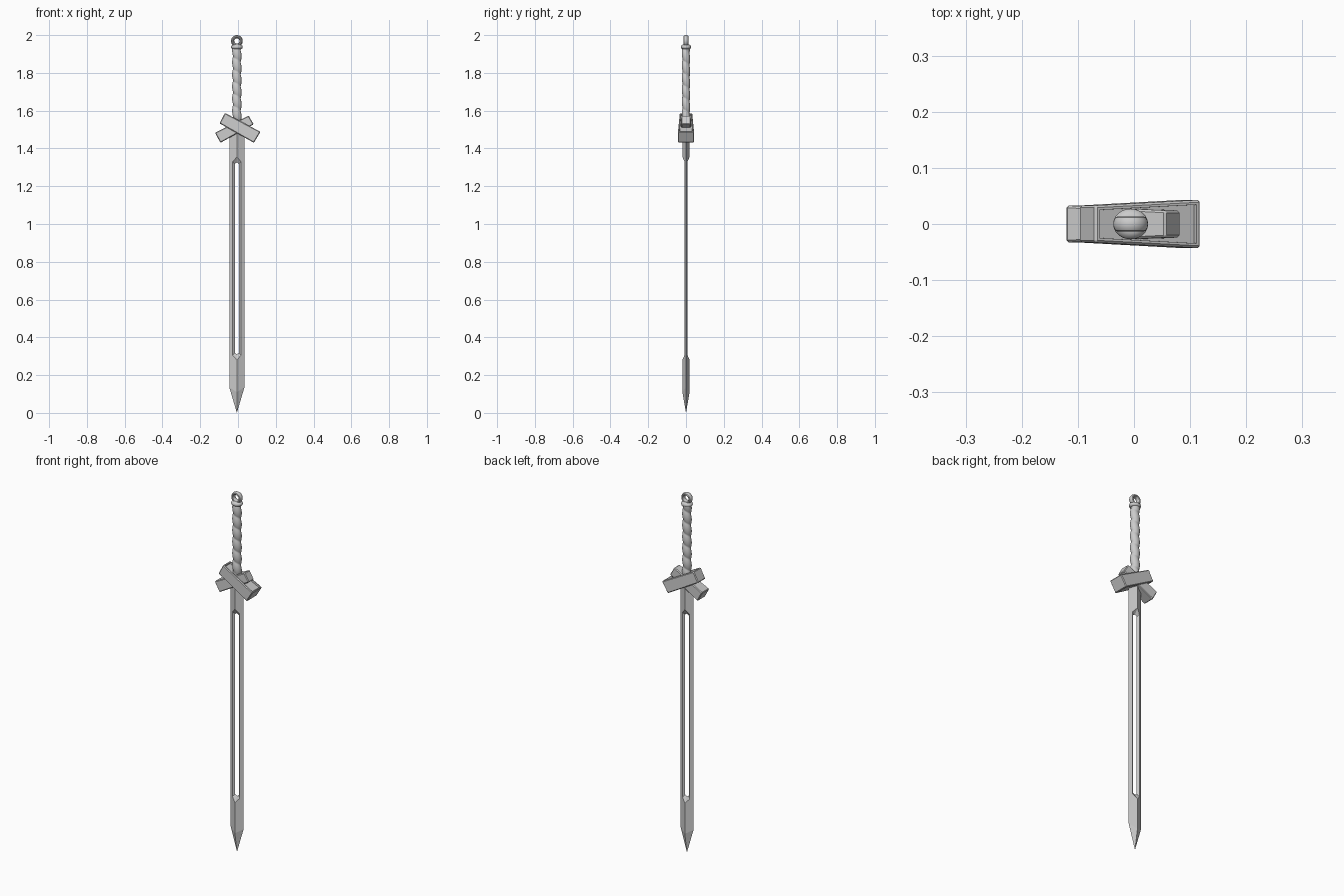
import bpy, bmesh, math
from mathutils import Vector

if "Cube" in bpy.data.objects:
    bpy.data.objects.remove(bpy.data.objects["Cube"])

CX = -0.006  # blade and grip axis


def finish(bm, name, smooth=False):
    bmesh.ops.recalc_face_normals(bm, faces=bm.faces[:])
    me = bpy.data.meshes.new(name)
    bm.to_mesh(me)
    bm.free()
    ob = bpy.data.objects.new(name, me)
    bpy.context.collection.objects.link(ob)
    for p in me.polygons:
        p.use_smooth = smooth
    return ob


# Blade: one quarter, with a bevelled through-slot, mirrored in x and y
pts = dict(tip=(0, 0, 0), e1=(.04, 0, .135), e2=(.04, 0, 1.51), c1=(0, .019, .11),
           r0=(0, .019, .28), r1=(.022, .0083, .305), r2=(.022, .0083, 1.33),
           r3=(0, .019, 1.355), h0=(0, 0, .31), h1=(.011, 0, .318),
           h2=(.011, 0, 1.318), h3=(0, 0, 1.326), top=(0, .019, 1.51))
faces = ["tip e1 c1", "c1 e1 r1 r0", "e1 e2 r2 r1", "r3 r2 e2 top",
         "r0 r1 h1 h0", "r1 r2 h2 h1", "r2 r3 h3 h2"]
bm = bmesh.new()
for sx in (1, -1):
    for sy in (1, -1):
        v = {k: bm.verts.new((CX + sx * x, sy * y, z)) for k, (x, y, z) in pts.items()}
        for f in faces:
            bm.faces.new([v[k] for k in f.split()])
bmesh.ops.remove_doubles(bm, verts=bm.verts[:], dist=1e-5)
finish(bm, "blade")


# Crossed guard bars: outline in xz (left pair, right pair) with a depth at each end
def guard_bar(name, left, right, dl, dr, recess):
    bm = bmesh.new()
    prof = [(p, dl) for p in left] + [(p, dr) for p in right]
    f = [bm.verts.new((p[0], -d, p[1])) for p, d in prof]
    b = [bm.verts.new((p[0], d, p[1])) for p, d in prof]
    bm.faces.new(f)
    bm.faces.new(b[::-1])
    for i in range(4):
        j = (i + 1) % 4
        bm.faces.new([f[i], b[i], b[j], f[j]])
    bmesh.ops.recalc_face_normals(bm, faces=bm.faces[:])
    bmesh.ops.bevel(bm, geom=bm.edges[:], offset=.004, segments=1, affect='EDGES')
    if recess:
        bm.normal_update()
        top = max(bm.faces, key=lambda q: q.normal.z * q.calc_area())
        bmesh.ops.inset_individual(bm, faces=[top], thickness=.006)
        bmesh.ops.inset_individual(bm, faces=[top], thickness=.0005, depth=-.01)
    return finish(bm, name)


guard_bar("guard_bar_large", [(-.069, 1.588), (-.098, 1.533)],
          [(.084, 1.430), (.119, 1.488)], .033, .043, True)
guard_bar("guard_bar_small", [(-.122, 1.483), (-.093, 1.430)],
          [(.083, 1.528), (.056, 1.574)], .033, .024, False)

# Grip: rounded wrap winding up the handle as a helix
bm = bmesh.new()
Z0, Z1, PITCH, N, M = 1.52, 1.935, .064, 32, 100
rings = []
for i in range(M + 1):
    z = Z0 + (Z1 - Z0) * i / M
    ring = []
    for k in range(N):
        a = 2 * math.pi * k / N
        bump = abs(math.sin(math.pi * z / PITCH + a / 2))
        r = .0185 + .0065 * bump ** .7
        ring.append(bm.verts.new((CX + r * math.cos(a), .9 * r * math.sin(a), z)))
    rings.append(ring)
for lo, hi in zip(rings, rings[1:]):
    for k in range(N):
        j = (k + 1) % N
        bm.faces.new([lo[k], lo[j], hi[j], hi[k]])
bm.faces.new(rings[0])
bm.faces.new(rings[-1])
finish(bm, "grip_wrap", True)

# Collar: small lathed ring under the pommel
bm = bmesh.new()
prof = [(.022, 1.927), (.029, 1.930), (.031, 1.937), (.029, 1.944), (.018, 1.950)]
rings = [[bm.verts.new((CX + r * math.cos(2 * math.pi * k / 32),
                        .88 * r * math.sin(2 * math.pi * k / 32), z))
          for k in range(32)] for r, z in prof]
for lo, hi in zip(rings, rings[1:]):
    for k in range(32):
        j = (k + 1) % 32
        bm.faces.new([lo[k], lo[j], hi[j], hi[k]])
bm.faces.new(rings[0])
bm.faces.new(rings[-1])
finish(bm, "collar", True)

# Pommel ring, hole facing front
bpy.ops.mesh.primitive_torus_add(location=(CX, 0, 1.969), rotation=(math.pi / 2, 0, 0),
                                 major_radius=.0225, minor_radius=.0085,
                                 major_segments=32, minor_segments=12)
ring = bpy.context.object
ring.name = "pommel_ring"
ring.scale.z = 1.6
bpy.ops.object.shade_smooth_by_angle()
